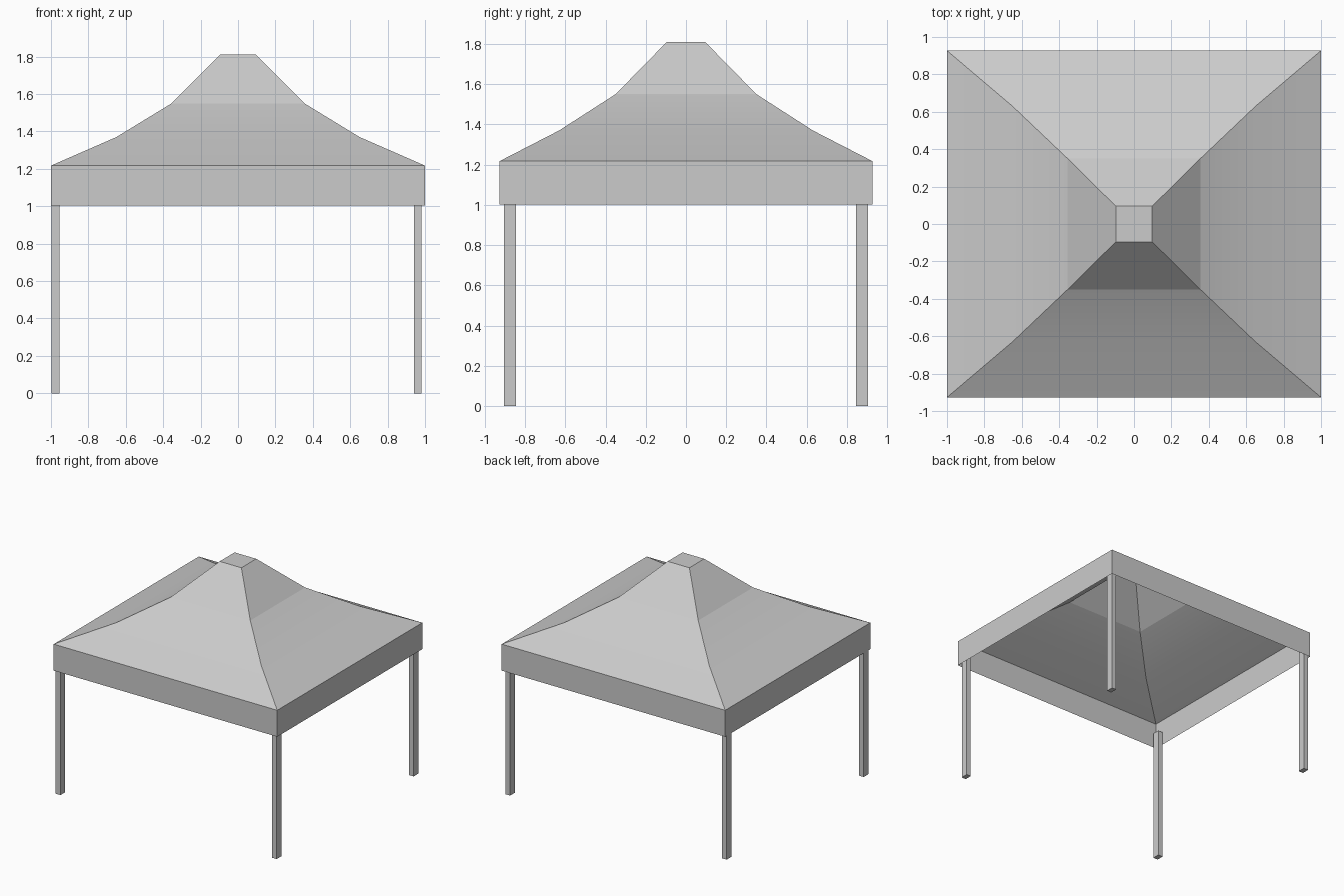
import bpy, bmesh, math

if "Cube" in bpy.data.objects:
    bpy.data.objects.remove(bpy.data.objects["Cube"])


def ring_shell(name, rings, cap=False):
    """Open shell through stacked rectangles given as (half_x, half_y, z)."""
    bm = bmesh.new()
    loops = [[bm.verts.new((sx * hx, sy * hy, z))
              for sx, sy in ((-1, -1), (1, -1), (1, 1), (-1, 1))]
             for hx, hy, z in rings]
    for low, high in zip(loops, loops[1:]):
        for i in range(4):
            j = (i + 1) % 4
            bm.faces.new((low[i], low[j], high[j], high[i]))
    if cap:
        bm.faces.new(loops[-1])
    mesh = bpy.data.meshes.new(name)
    bm.to_mesh(mesh)
    bm.free()
    obj = bpy.data.objects.new(name, mesh)
    bpy.context.collection.objects.link(obj)
    return obj


def box(name, x0, x1, y0, y1, z0, z1):
    bpy.ops.mesh.primitive_cube_add(
        size=1, location=((x0 + x1) / 2, (y0 + y1) / 2, (z0 + z1) / 2))
    obj = bpy.context.object
    obj.name = name
    obj.scale = (x1 - x0, y1 - y0, z1 - z0)
    bpy.ops.object.transform_apply(location=False, rotation=False, scale=True)
    return obj


# Fabric canopy: flared roof with a flat top
roof = ring_shell("canopy_roof", [
    (1.0, 0.927, 1.217), (0.65, 0.63, 1.37),
    (0.355, 0.35, 1.55), (0.097, 0.095, 1.81)], cap=True)
bpy.context.view_layer.objects.active = roof
roof.select_set(True)
bpy.ops.object.shade_smooth_by_angle(angle=math.radians(11))
roof.select_set(False)

# Hanging valance and the upper band inside it
ring_shell("valance", [(1.0, 0.927, 1.003), (1.0, 0.927, 1.217)])
ring_shell("inner_band", [(0.996, 0.923, 1.11), (0.996, 0.923, 1.216)])

# Four square legs
for side, x0, x1 in (("left", -0.998, -0.955), ("right", 0.94, 0.98)):
    for end, y0, y1 in (("front", -0.905, -0.845), ("back", 0.845, 0.905)):
        box(f"{end}_{side}_leg", x0, x1, y0, y1, 0, 1.11)
